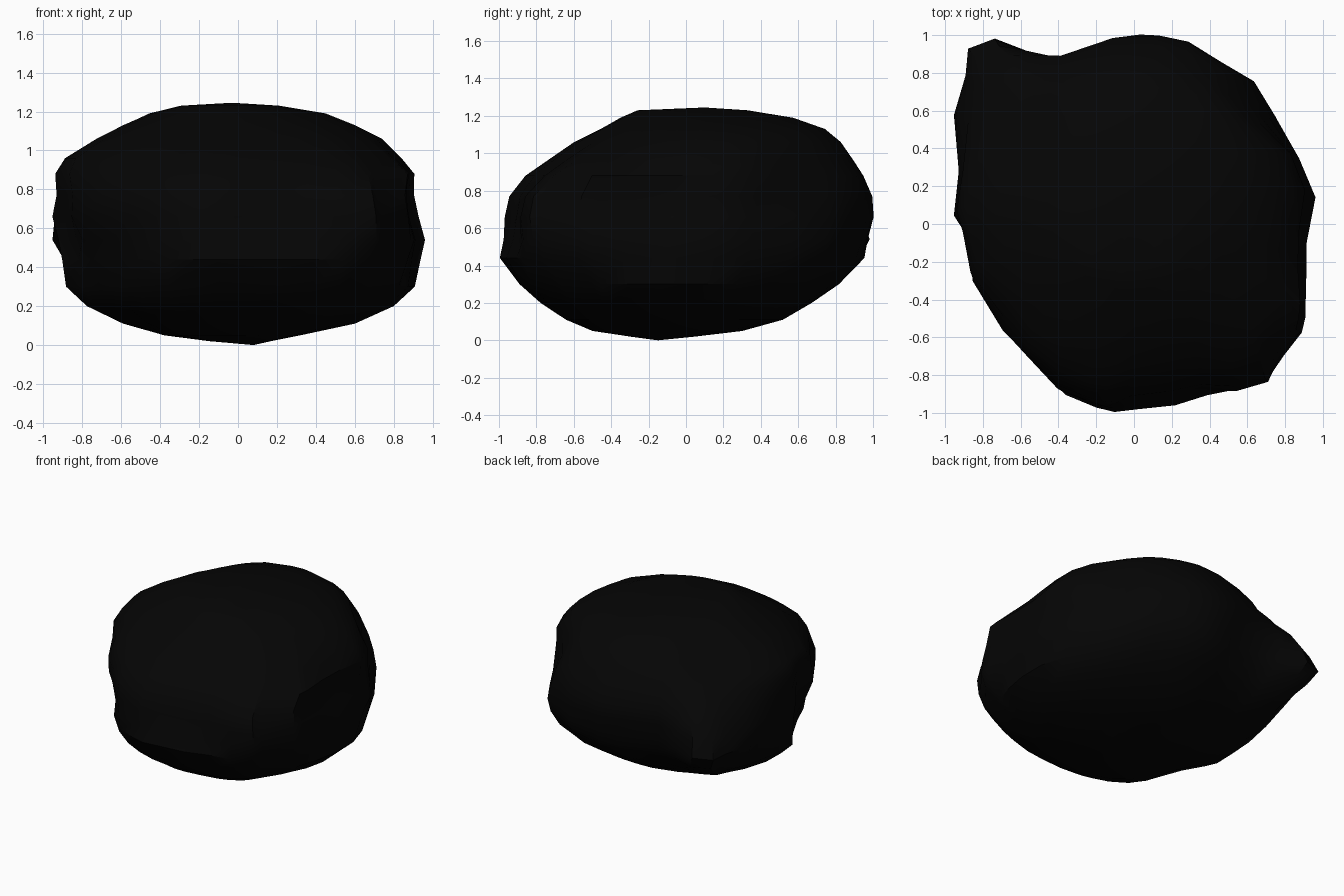
import bpy, bmesh, math, random
from mathutils import Vector

random.seed(4)

# Remove only the default cube
default_cube = bpy.data.objects.get("Cube")
if default_cube:
    bpy.data.objects.remove(default_cube, do_unlink=True)

# One near-black stone colour
stone = bpy.data.materials.new("dark_stone")
stone.use_nodes = True
stone_colour = (.0015, .0015, .0015, 1)
stone.diffuse_color = stone_colour
stone.node_tree.nodes["Principled BSDF"].inputs["Base Color"].default_value = stone_colour

# Widest plan outline, counter-clockwise from the +x side
outline = [(.96, .15), (.87, .36), (.74, .58), (.63, .78), (.48, .86), (.31, .97),
           (.15, 1), (.05, 1), (-.1, .97), (-.38, .87), (-.57, .94), (-.77, 1.02),
           (-.92, .97), (-.93, .82), (-.99, .6), (-.93, .27), (-.95, .03), (-.86, -.09),
           (-.85, -.32), (-.69, -.59), (-.55, -.73), (-.4, -.9), (-.23, -.97),
           (-.13, -1), (0, -.95), (.2, -.93), (.38, -.89), (.57, -.92), (.75, -.88),
           (.77, -.82), (.94, -.62), (.95, -.53), (.91, -.3), (.9, -.09)]

# Height, then the x and y limits of the stone at that height
levels = [(.02, -.15, .17, -.3, .05), (.05, -.4, .32, -.5, .3),
          (.11, -.62, .6, -.64, .52), (.2, -.79, .8, -.78, .67),
          (.3, -.87, .92, -.9, .82), (.44, -.9, .94, -1, .95),
          (.54, -.93, .96, -.98, .97), (.66, -.96, .93, -.97, 1),
          (.77, -.94, .91, -.95, 1), (.88, -.94, .91, -.86, .95),
          (.96, -.89, .85, -.75, .9), (1.06, -.73, .75, -.6, .83),
          (1.13, -.6, .6, -.46, .74), (1.19, -.46, .45, -.35, .57),
          (1.23, -.29, .21, -.26, .33)]

# Chipped hollows and raised knobs (negative depth): centre, radius and depth
dents = [(Vector((.9, -.5, .71)), .12, .06),
         (Vector((-.65, -.62, .45)), .13, .06),
         (Vector((-.75, -.38, .3)), .23, .1),
         (Vector((-.55, -.2, .13)), .18, .08),
         (Vector((-.65, -.45, .92)), .13, .05),
         (Vector((.65, .65, .9)), .2, .08),
         (Vector((-.6, .5, 1.06)), .25, .09),
         (Vector((-.87, .1, .33)), .13, -.06),
         (Vector((.7, .6, .36)), .15, -.03),
         (Vector((.8, -.5, .88)), .15, -.04),
         (Vector((.45, -.6, .16)), .2, -.05)]

MIDDLE = .62
TILT = .055
HALF_X = .96


def between(low, high, t):
    return low + (high - low) * t


def ring_points(z, x_low, x_high, y_low, y_high):
    """Plan outline fitted to one level, rounder away from the tilted rim."""
    points = []
    for x, y in outline:
        plan = Vector((x / HALF_X, y))
        rim_height = MIDDLE + TILT * (plan.x - plan.y)
        roundness = min(1, abs(z - rim_height) / MIDDLE * 1.4)
        plan = plan.lerp(plan.normalized(), roundness)
        point = Vector((between(x_low, x_high, (plan.x + 1) / 2),
                        between(y_low, y_high, (plan.y + 1) / 2), z))
        inward = -Vector((point.x, point.y, 0)).normalized()
        push = random.uniform(-.004, .004)
        for centre, radius, depth in dents:
            push += depth * math.exp(-((point - centre).length / radius) ** 2)
        points.append(point + inward * push)
    return points


# Loft the rings and close both ends with a fan
bm = bmesh.new()
rings = [[bm.verts.new(p) for p in ring_points(*level)] for level in levels]
count = len(outline)
for lower, upper in zip(rings, rings[1:]):
    for i in range(count):
        j = (i + 1) % count
        bm.faces.new((lower[i], lower[j], upper[j], upper[i]))
base = bm.verts.new((.08, -.15, 0))
crown = bm.verts.new((-.03, .1, 1.245))
for i in range(count):
    j = (i + 1) % count
    bm.faces.new((rings[0][j], rings[0][i], base))
    bm.faces.new((rings[-1][i], rings[-1][j], crown))
bmesh.ops.recalc_face_normals(bm, faces=bm.faces)

mesh = bpy.data.meshes.new("boulder")
bm.to_mesh(mesh)
bm.free()
mesh.materials.append(stone)
boulder = bpy.data.objects.new("boulder", mesh)
bpy.context.collection.objects.link(boulder)

# Smooth the worn areas and keep the chipped edges sharp
bpy.ops.object.select_all(action="DESELECT")
boulder.select_set(True)
bpy.context.view_layer.objects.active = boulder
bpy.ops.object.shade_smooth_by_angle(angle=math.radians(35))
